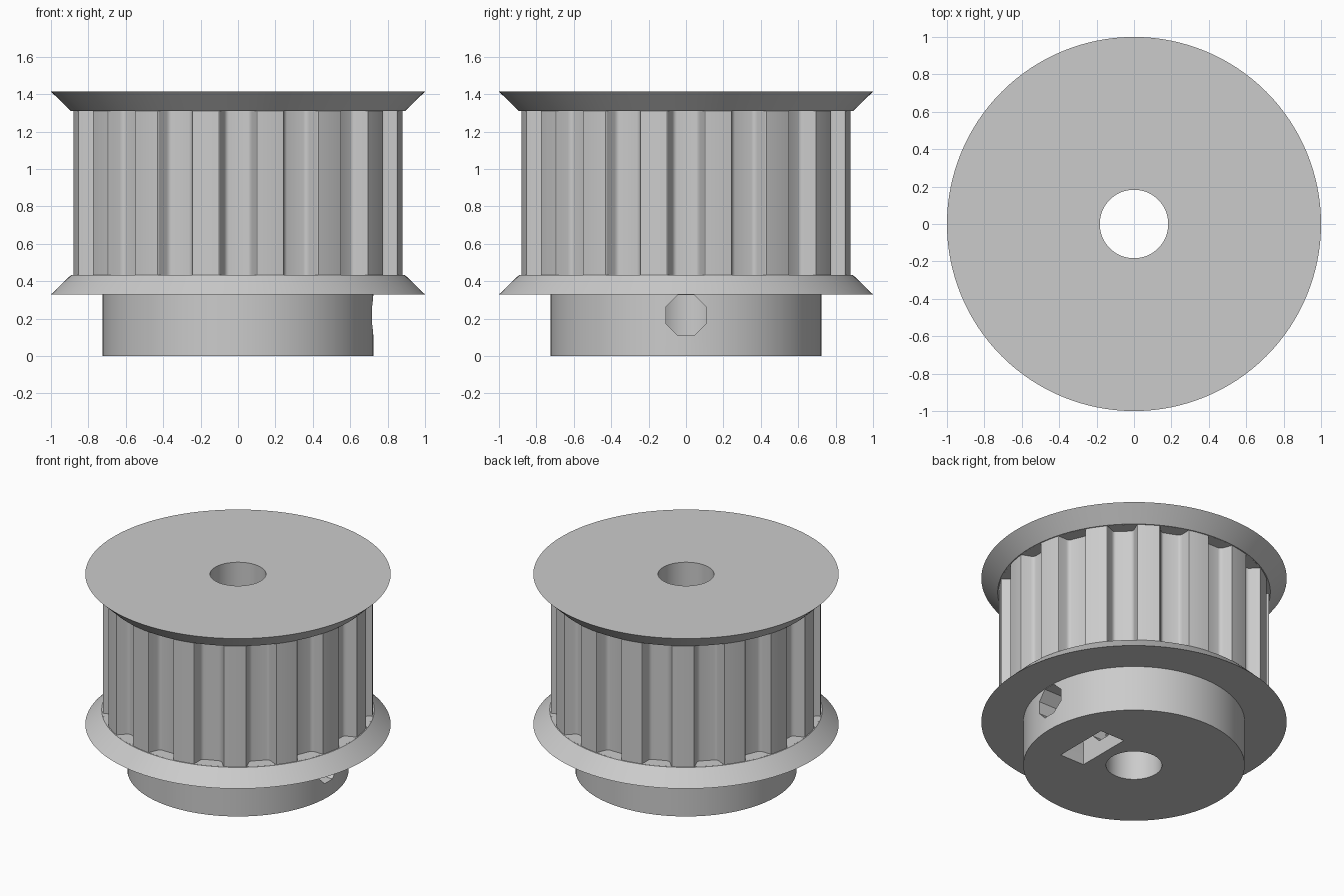
import bpy, bmesh, math
from mathutils import Matrix, Vector

cube = bpy.data.objects.get("Cube")
if cube:
    bpy.data.objects.remove(cube, do_unlink=True)

TEETH = 16
BORE, HUB, BELT, RIM = 0.183, 0.725, 0.886, 1.0
FLANGE_BASE = 0.893
Z_HUB, Z_LOW, Z_HIGH, Z_TOP = 0.329, 0.433, 1.31, 1.414
SCREW_Z = 0.218

grey = bpy.data.materials.new("plain_grey")
grey.use_nodes = True
COLOUR = (0.6, 0.6, 0.6, 1)
grey.diffuse_color = COLOUR
grey.node_tree.nodes["Principled BSDF"].inputs["Base Color"].default_value = COLOUR


def make_object(name, bm):
    bmesh.ops.recalc_face_normals(bm, faces=bm.faces)
    mesh = bpy.data.meshes.new(name)
    bm.to_mesh(mesh)
    bm.free()
    mesh.materials.append(grey)
    obj = bpy.data.objects.new(name, mesh)
    bpy.context.scene.collection.objects.link(obj)
    return obj


def lathe(name, profile, steps):
    bm = bmesh.new()
    verts = [bm.verts.new((r, 0, z)) for r, z in profile]
    edges = [bm.edges.new((a, b)) for a, b in zip(verts, verts[1:] + verts[:1])]
    bmesh.ops.spin(bm, geom=verts + edges, cent=(0, 0, 0), axis=(0, 0, 1),
                   angle=math.tau, steps=steps)
    bmesh.ops.remove_doubles(bm, verts=bm.verts, dist=1e-4)
    return make_object(name, bm)


def prism_along_x(name, sides, radius, x0, x1, turn=0):
    bm = bmesh.new()
    place = (Matrix.Translation(((x0 + x1) / 2, 0, SCREW_Z))
             @ Matrix.Rotation(math.pi / 2, 4, "Y") @ Matrix.Rotation(turn, 4, "Z"))
    bmesh.ops.create_cone(bm, cap_ends=True, segments=sides, radius1=radius,
                          radius2=radius, depth=x1 - x0, matrix=place)
    return make_object(name, bm)


# One turned body: hub, lower flange, belt drum, upper flange and bore
pulley = lathe("toothed_pulley", [
    (BORE, 0), (HUB, 0), (HUB, Z_HUB), (RIM, Z_HUB), (FLANGE_BASE, Z_LOW),
    (BELT, Z_LOW), (BELT, Z_HIGH), (FLANGE_BASE, Z_HIGH), (RIM, Z_TOP),
    (BORE, Z_TOP)], 128)

# Belt grooves: rounded trapezoids as (half width, radius)
half = [(0.104, 0.92), (0.104, 0.882), (0.097, 0.877), (0.091, 0.863),
        (0.074, 0.82), (0.067, 0.808), (0.058, 0.801), (0.048, 0.799)]
outline = half + [(-w, r) for w, r in reversed(half)]
bm = bmesh.new()
for i in range(TEETH):
    spin = Matrix.Rotation(math.tau * i / TEETH, 3, "Z")
    face = bm.faces.new([bm.verts.new(spin @ Vector((r, w, Z_LOW + 0.0005)))
                         for w, r in outline])
    out = bmesh.ops.extrude_face_region(bm, geom=[face], use_keep_orig=True)
    top = [v for v in out["geom"] if isinstance(v, bmesh.types.BMVert)]
    bmesh.ops.translate(bm, verts=top, vec=(0, 0, Z_HIGH - Z_LOW - 0.001))
grooves = make_object("groove_cutter", bm)

# Set screw hole, captive nut pocket and the slot that feeds it
screw = prism_along_x("screw_cutter", 8, 0.117, 0.0, 1.0, math.pi / 8)
nut = prism_along_x("nut_cutter", 6, 0.237, 0.26, 0.455)
bm = bmesh.new()
bmesh.ops.create_cube(bm, size=1, matrix=Matrix.Translation((0.3575, 0, SCREW_Z / 2 - 0.05))
                      @ Matrix.Diagonal((0.195, 0.41, SCREW_Z + 0.1, 1)))
slot = make_object("slot_cutter", bm)

bpy.context.view_layer.objects.active = pulley
pulley.select_set(True)
for cutter in (grooves, slot, nut, screw):
    cutter.hide_render = True
    cut = pulley.modifiers.new(cutter.name, "BOOLEAN")
    cut.operation, cut.solver, cut.object = "DIFFERENCE", "EXACT", cutter
    bpy.ops.object.modifier_apply(modifier=cut.name)
    bpy.data.objects.remove(cutter, do_unlink=True)

bpy.ops.object.shade_smooth_by_angle(angle=math.radians(30))
